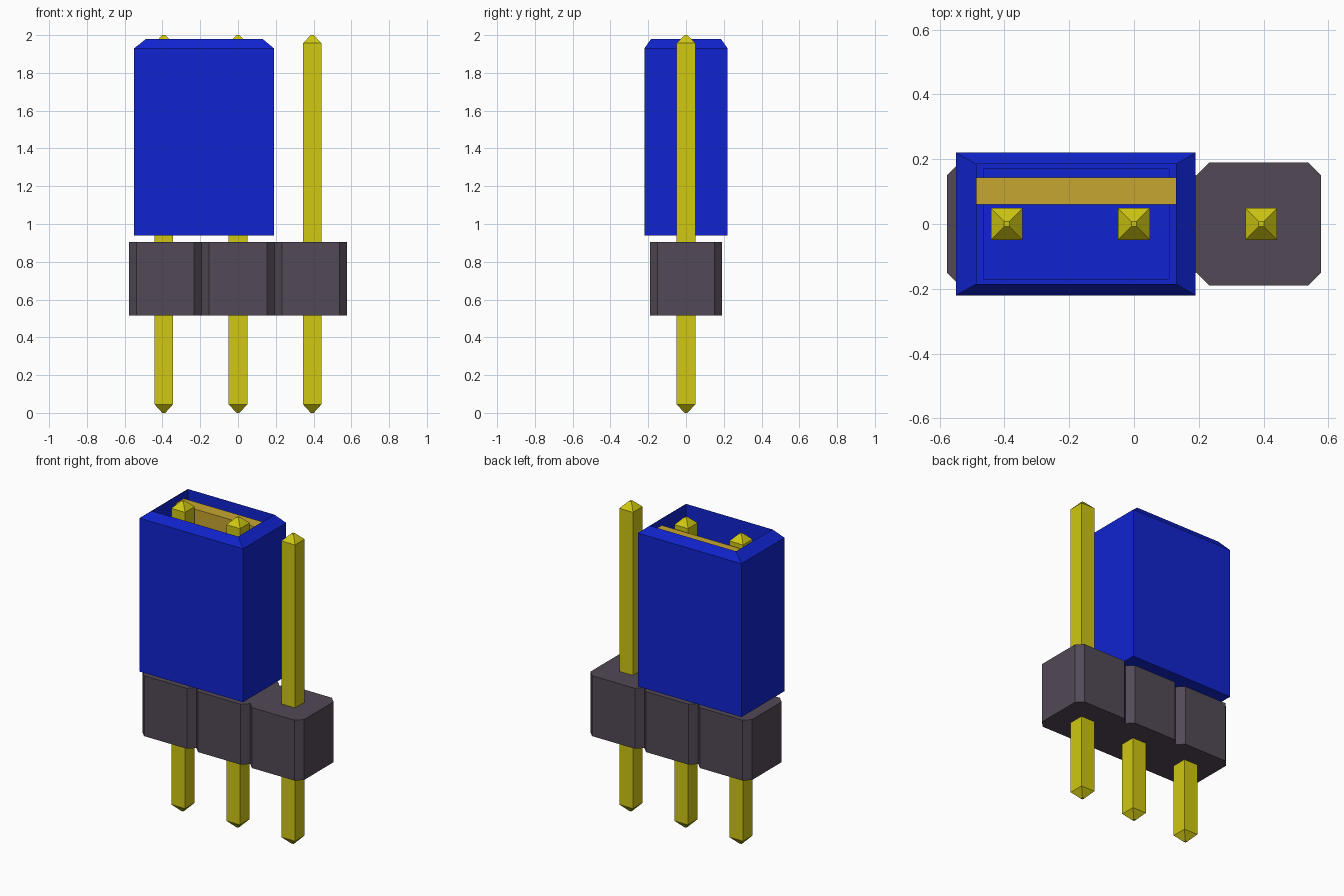
import bpy
import bmesh

cube = bpy.data.objects.get("Cube")
if cube:
    bpy.data.objects.remove(cube, do_unlink=True)


def lin(c):
    c /= 255
    return c / 12.92 if c <= 0.04045 else ((c + 0.055) / 1.055) ** 2.4


def material(name, rgb):
    col = (*[lin(c) for c in rgb], 1)
    m = bpy.data.materials.new(name)
    m.use_nodes = True
    m.diffuse_color = col
    m.node_tree.nodes["Principled BSDF"].inputs["Base Color"].default_value = col
    return m


BLUE = material("blue plastic", (16, 36, 208))
DARK = material("dark grey plastic", (82, 73, 86))
YELLOW = material("yellow metal", (208, 200, 18))
GOLD = material("gold contact", (198, 166, 48))


def rect(x0, x1, y0, y1):
    return [(x0, y0), (x1, y0), (x1, y1), (x0, y1)]


def loft(name, sections, mat):
    """Join a stack of (outline, z) sections into one closed solid."""
    bm = bmesh.new()
    loops = [[bm.verts.new((x, y, z)) for x, y in pts] for pts, z in sections]
    n = len(loops[0])
    for a, b in zip(loops, loops[1:]):
        for i in range(n):
            j = (i + 1) % n
            bm.faces.new((a[i], a[j], b[j], b[i]))
    bm.faces.new(loops[0][::-1])
    bm.faces.new(loops[-1])
    bmesh.ops.recalc_face_normals(bm, faces=bm.faces)
    mesh = bpy.data.meshes.new(name)
    bm.to_mesh(mesh)
    bm.free()
    mesh.materials.append(mat)
    obj = bpy.data.objects.new(name, mesh)
    bpy.context.collection.objects.link(obj)
    return obj


# Header base: three chamfered cells joined at narrow necks
PITCH, HALF_Y, CH = 0.385, 0.19, 0.04
front = [(-1.5 * PITCH, -HALF_Y + CH)]
for k in range(3):
    x0 = (k - 1.5) * PITCH
    front += [(x0 + CH, -HALF_Y), (x0 + PITCH - CH, -HALF_Y),
              (x0 + PITCH, -HALF_Y + CH)]
outline = front + [(x, -y) for x, y in reversed(front)]
loft("header_base", [(outline, 0.515), (outline, 0.905)], DARK)

# Square pins with pointed ends
for name, px in (("right_pin", -0.393), ("middle_pin", 0), ("left_pin", 0.393)):
    def sq(h):
        return rect(px - h, px + h, -h, h)
    loft(name, [(sq(0.008), 0), (sq(0.049), 0.045),
                (sq(0.049), 1.957), (sq(0.008), 2)], YELLOW)

# Jumper cap: bevelled rim turning down into a stepped cavity
outer = rect(-0.55, 0.19, -0.22, 0.22)
rim = rect(-0.487, 0.13, -0.185, 0.185)
inner = rect(-0.465, 0.108, -0.17, 0.17)
loft("jumper_cap", [(outer, 0.94), (outer, 1.93), (rim, 1.98),
                    (rim, 1.10), (inner, 1.10), (inner, 1.04)], BLUE)

# Contact strip inside the cap
strip = rect(-0.487, 0.13, 0.06, 0.143)
loft("contact_strip", [(strip, 1.06), (strip, 1.935)], GOLD)
